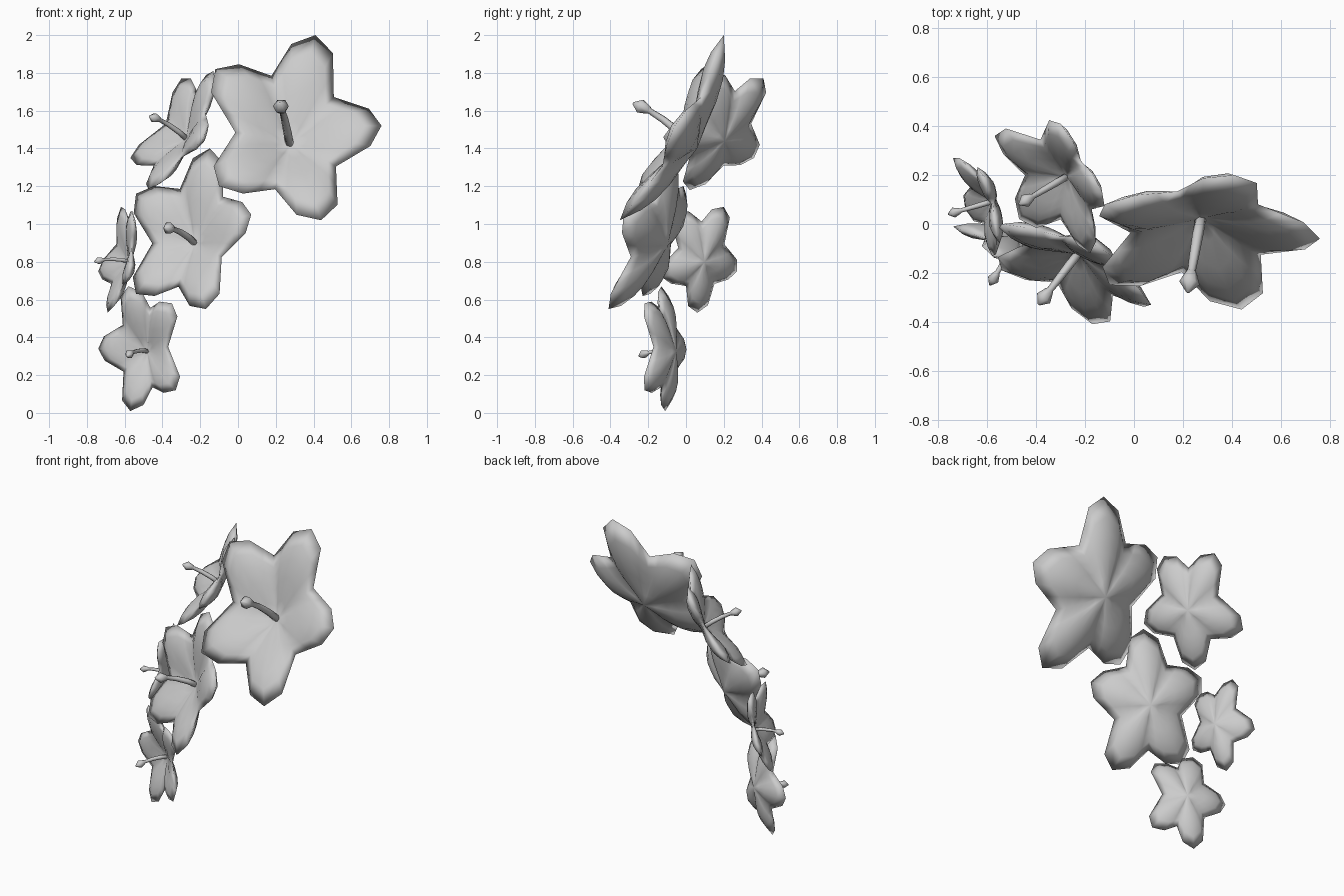
import bpy, bmesh, math
from mathutils import Vector as V

if "Cube" in bpy.data.objects:
    bpy.data.objects.remove(bpy.data.objects["Cube"])

# Each flower: five petal tips in order round the rim, then the pistil tip
FLOWERS = {
    "large_top": ([(.41, .20, 2.0), (.76, -.06, 1.52), (.44, -.35, 1.02),
                   (-.10, -.25, 1.20), (-.12, .08, 1.82)], (.22, -.28, 1.64)),
    "middle": ([(-.15, -.09, 1.40), (.07, -.33, 1.05), (-.17, -.41, .55),
                (-.54, -.19, .63), (-.54, 0, 1.16)], (-.39, -.33, .98)),
    "upper_left": ([(-.30, .41, 1.77), (-.13, .13, 1.81), (-.18, -.12, 1.46),
                    (-.47, .02, 1.18), (-.57, .36, 1.35)], (-.47, .08, 1.57)),
    "side_small": ([(-.62, .20, 1.09), (-.56, -.05, 1.07), (-.58, -.13, .72),
                    (-.69, .06, .53), (-.74, .27, .75)], (-.76, .04, .80)),
    "bottom_small": ([(-.58, -.13, .67), (-.35, -.22, .58), (-.33, -.22, .12),
                      (-.57, -.11, .01), (-.74, -.01, .34)], (-.59, -.25, .30)),
}
# fraction of outline, half thickness along the petal middle, half thickness at a notch
PUFF = [(.2, .065, .035), (.45, .105, .035), (.65, .11, .035), (.81, .08, .03)]


def finish(bm, name):
    bmesh.ops.recalc_face_normals(bm, faces=bm.faces)
    for f in bm.faces:
        f.smooth = True
    me = bpy.data.meshes.new(name)
    bm.to_mesh(me)
    bm.free()
    bpy.context.collection.objects.link(bpy.data.objects.new(name, me))


def blossom(name, tips):
    """Closed, puffed five-petal flower on a shallow cone; returns centre and radius."""
    mid = sum(tips, V()) / 5
    n = sum(((tips[i] - mid).cross(tips[(i + 1) % 5] - mid) for i in range(5)), V()).normalized()
    if n.y > 0:
        n = -n
    arms = [t - mid for t in tips]
    R = sum(a.length for a in arms) / 5
    # rim outline: (point, closeness to a notch 0..1)
    rim = []
    for i in range(5):
        a, b = arms[i], arms[(i + 1) % 5]
        sa = (b - b.project(a)).normalized() * .21 * R
        sb = (a - a.project(b)).normalized() * .21 * R
        notch = (a + b) * .375 - n * .10 * R
        sh_a, sh_b = a * .87 + sa - n * .03 * R, b * .87 + sb - n * .03 * R
        rim += [(a, 0), (sh_a, .3), (sh_a.lerp(notch, .5), .6), (notch, 1),
                (notch.lerp(sh_b, .5), .6), (sh_b, .3)]
    bm = bmesh.new()
    up = V((0, 0, 1))
    core = mid - n * .28 * R - (up - up.project(n)) * .07 * R
    edge = [bm.verts.new(mid + p) for p, w in rim]
    N = len(rim)
    # front and back skins meet at the sharp rim
    for side in (1, -1):
        centre = bm.verts.new(core + n * side * .04 * R)
        rings = [[bm.verts.new(core.lerp(mid + p, f) + n * side * R * (tm + (tn - tm) * w ** 1.3))
                  for p, w in rim] for f, tm, tn in PUFF] + [edge]
        for k in range(N):
            j = (k + 1) % N
            bm.faces.new((centre, rings[0][k], rings[0][j]))
            for r0, r1 in zip(rings, rings[1:]):
                bm.faces.new((r0[k], r1[k], r1[j], r0[j]))
    finish(bm, name)
    return core, R


def pistil(name, base, tip, R):
    """Bowed stalk ending in a kite-shaped head."""
    bow = (base + tip) / 2 + V((0, 0, .10 * R))
    prof = [(0, .042), (.25, .042), (.5, .038), (.72, .032), (.75, .045), (.88, .078), (1, .012)]
    pos = lambda t: base * (1 - t) ** 2 + bow * 2 * t * (1 - t) + tip * t * t
    bm = bmesh.new()
    rings = []
    for t, r in prof:
        d = (pos(t + .01) - pos(t - .01)).normalized()
        u = d.cross(V((0, 0, 1))).normalized()
        v = d.cross(u)
        rings.append([bm.verts.new(pos(t) + (u * math.cos(a) + v * math.sin(a)) * r * R)
                      for a in (math.tau * i / 6 for i in range(6))])
    for r0, r1 in zip(rings, rings[1:]):
        for i in range(6):
            j = (i + 1) % 6
            bm.faces.new((r0[i], r0[j], r1[j], r1[i]))
    bm.faces.new(rings[0])
    bm.faces.new(rings[-1])
    finish(bm, name)


for key, (tips, end) in FLOWERS.items():
    base, R = blossom("blossom_" + key, [V(t) for t in tips])
    pistil("pistil_" + key, base, V(end), R)
